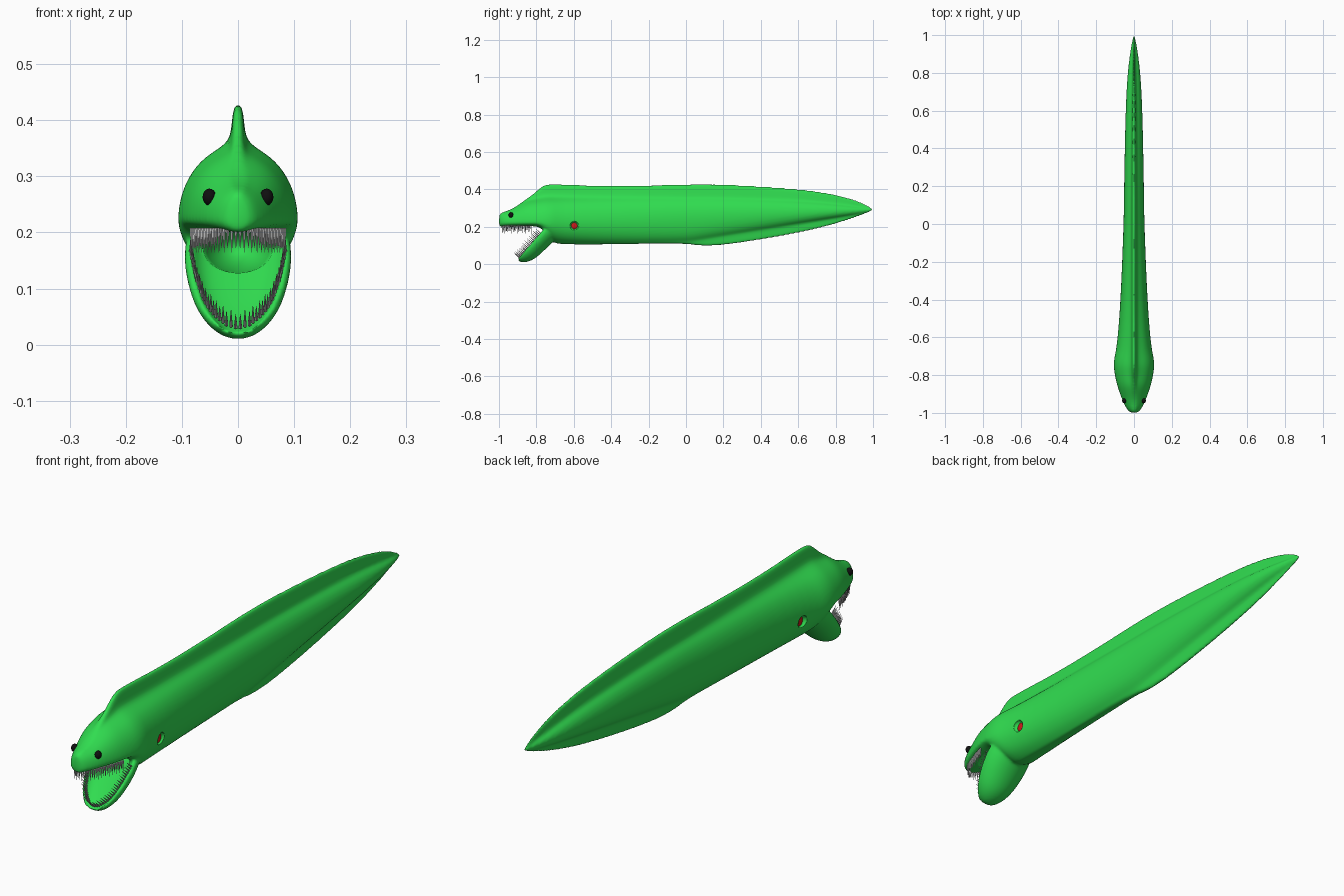
import bpy, bmesh, math
from mathutils import Vector, Matrix

if "Cube" in bpy.data.objects:
    bpy.data.objects.remove(bpy.data.objects["Cube"])


def material(name, rgb):
    m = bpy.data.materials.new(name)
    m.diffuse_color = (*rgb, 1)
    m.use_nodes = True
    m.node_tree.nodes["Principled BSDF"].inputs["Base Color"].default_value = m.diffuse_color
    return m


def make_object(name, bm, mat=None, smooth=True):
    bmesh.ops.recalc_face_normals(bm, faces=bm.faces)
    for f in bm.faces:
        f.smooth = smooth
    me = bpy.data.meshes.new(name)
    bm.to_mesh(me)
    bm.free()
    ob = bpy.data.objects.new(name, me)
    bpy.context.collection.objects.link(ob)
    if mat:
        me.materials.append(mat)
    return ob


def loft(bm, half_rings):
    """Mirror each half ring across x = 0, bridge them and cap the ends."""
    rings = []
    for half in half_rings:
        full = half + [(-x, y, z) for x, y, z in reversed(half[1:-1])]
        rings.append([bm.verts.new(p) for p in full])
    n = len(rings[0])
    for a, b in zip(rings, rings[1:]):
        for i in range(n):
            j = (i + 1) % n
            bm.faces.new((a[i], a[j], b[j], b[i]))
    bm.faces.new(rings[0])
    bm.faces.new(rings[-1])


def ellipsoid(bm, centre, radii):
    m = Matrix.Translation(centre) @ Matrix.Diagonal((*radii, 1))
    bmesh.ops.create_uvsphere(bm, u_segments=24, v_segments=16, radius=1, matrix=m)


def along(path, t):
    """Point at fraction t of the length of a polyline."""
    pts = [Vector(p) for p in path]
    d = t * sum((b - a).length for a, b in zip(pts, pts[1:]))
    for a, b in zip(pts, pts[1:]):
        l = (b - a).length
        if d <= l:
            return a.lerp(b, d / l)
        d -= l
    return pts[-1]


green = material("skin_green", (0.03, 0.72, 0.08))
black = material("eye_black", (0.005, 0.005, 0.005))
red = material("gill_red", (0.6, 0.01, 0.01))

# Body and upper jaw silhouette: y, half width, top, bottom
STATIONS = [
    (-1.0, .016, .262, .203), (-.988, .034, .276, .2), (-.95, .056, .286, .2),
    (-.91, .071, .306, .2), (-.86, .089, .345, .2), (-.82, .099, .372, .2),
    (-.78, .106, .412, .195), (-.75, .109, .43, .15), (-.71, .107, .432, .112),
    (-.65, .091, .43, .106), (-.4, .071, .417, .106), (0, .056, .43, .115),
    (.06, .055, .431, .096), (.2, .053, .431, .096), (.6, .046, .407, .163),
    (.8, .035, .377, .213), (.93, .018, .338, .258), (1.002, .003, .296, .288)]


def body_ring(y, w, top, bottom):
    """Oval flesh with a thin fin ridge above, and below towards the tail."""
    flesh_top = min(top, .357 - .19 * max(0, -.75 - y) - .065 * max(0, y) ** 3)
    flesh_bottom = max(bottom, .115 + .165 * y) if y > 0 else bottom
    mid = .222 + .07 * max(0, y + .5) / 1.5
    flesh_bottom = min(flesh_bottom, mid)
    f = min(.011, w * .2)
    fin = [(0, 1), (f * .75, .9), (f, .5), (f * 1.3, .1)]
    ring = [(x, y, flesh_top + k * (top - flesh_top)) for x, k in fin]
    for deg in range(18, 163, 18):
        a = math.radians(deg)
        c = math.cos(a)
        ring.append((w * math.sin(a), y, mid + c * (flesh_top - mid if c > 0 else mid - flesh_bottom)))
    return ring + [(x, y, flesh_bottom + k * (bottom - flesh_bottom)) for x, k in reversed(fin)]


# Open lower jaw, swung down along JAW_DIR: distance, half width, depth
HINGE = Vector((0, -.776, .17))
JAW_DIR = Vector((0, -.66, -.75)).normalized()
JAW_UP = Vector((0, -.75, .66)).normalized()
JAW = [(-.10, .085, .09), (0, .101, .082), (.067, .092, .078), (.12, .079, .072),
       (.155, .061, .058), (.18, .042, .04), (.193, .02, .022)]
TRAY = [(0, -.38), (.5, -.34), (.74, -.18), (.82, 0), (.92, .03), (1, -.12),
        (.95, -.4), (.72, -.75), (.36, -.95), (0, -1)]


def jaw_ring(s, w, d):
    return [tuple(Vector((w * u, 0, 0)) + HINGE + JAW_DIR * s + JAW_UP * (d * v)) for u, v in TRAY]


bm = bmesh.new()
loft(bm, [body_ring(*s) for s in STATIONS])
loft(bm, [jaw_ring(*s) for s in JAW])
body = make_object("eel_body", bm, green)

# Cutters: mouth cavity and gill hollows
bm = bmesh.new()
ellipsoid(bm, (0, -.80, .175), (.066, .15, .048))
for side in (-1, 1):
    ellipsoid(bm, (side * .087, -.597, .205), (.018, .024, .024))
cutter = make_object("mouth_and_gill_cutter", bm, green)
cutter.hide_render = True
cutter.hide_viewport = True

sub = body.modifiers.new("round", 'SUBSURF')
sub.levels = sub.render_levels = 2
remesh = body.modifiers.new("fuse", 'REMESH')
remesh.mode = 'VOXEL'
remesh.voxel_size = .0055
remesh.use_smooth_shade = True
soften = body.modifiers.new("soften", 'SMOOTH')
soften.factor, soften.iterations = .5, 5
cut = body.modifiers.new("hollow", 'BOOLEAN')
cut.operation, cut.solver, cut.object = 'DIFFERENCE', 'EXACT', cutter

# Eyes and red gill discs
for side, tag in ((-1, "left"), (1, "right")):
    bm = bmesh.new()
    ellipsoid(bm, (side * .051, -.936, .263), (.012, .013, .015))
    make_object("eye_" + tag, bm, black)
    bm = bmesh.new()
    ellipsoid(bm, (side * .072, -.597, .205), (.006, .018, .019))
    make_object("gill_" + tag, bm, red)


# Teeth: slim cones along each jaw
def tooth(bm, base, tip):
    d = tip - base
    m = Matrix.Translation((base + tip) / 2) @ d.to_track_quat('Z', 'Y').to_matrix().to_4x4()
    bmesh.ops.create_cone(bm, cap_ends=True, segments=6, radius1=.0036, radius2=.0004,
                          depth=d.length, matrix=m)


UPPER = [(0, -.985), (.022, -.977), (.04, -.953), (.057, -.91), (.073, -.865), (.084, -.825)]
LOWER = [(0, .18), (.02, .173), (.04, .152), (.06, .12), (.075, .067), (.085, 0)]
upper, lower = bmesh.new(), bmesh.new()
COUNT = 24
for side in (-1, 1):
    for i in range(COUNT):
        t = (i + .5) / COUNT
        length = .044 if i % 2 else .036
        x, y = along(UPPER, t)
        base = Vector((side * x, y, .208))
        tooth(upper, base, base + Vector((0, .002, -length)))
        x, s = along(LOWER, t)
        base = HINGE + JAW_DIR * s + JAW_UP * -.008 + Vector((side * x, 0, 0))
        tooth(lower, base, base + JAW_UP * length)
make_object("upper_teeth", upper, smooth=False)
make_object("lower_teeth", lower, smooth=False)
